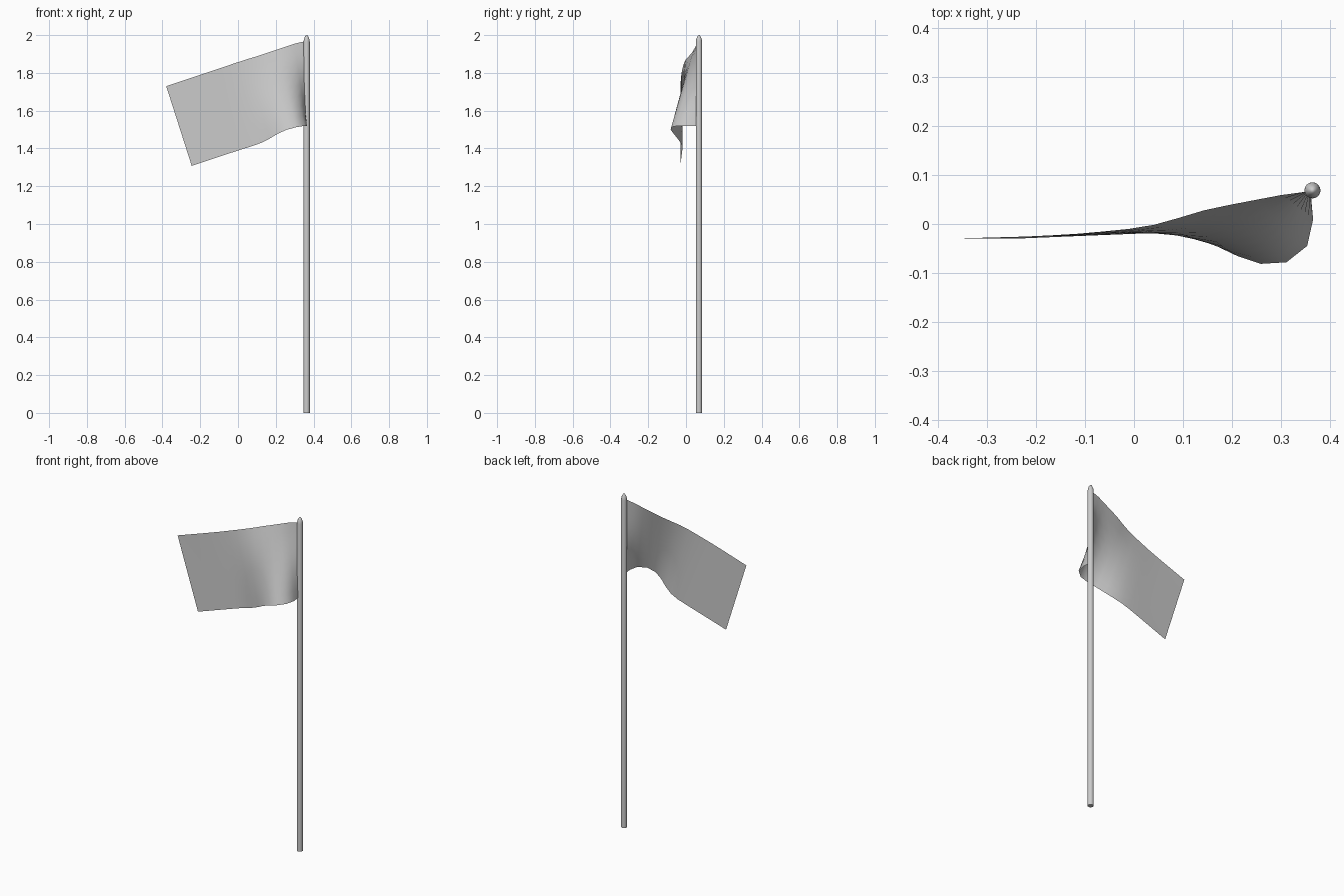
import bpy, bmesh, math
from mathutils import Vector

if "Cube" in bpy.data.objects:
    bpy.data.objects.remove(bpy.data.objects["Cube"])

PX, PY = 0.3635, 0.0685


def make_object(name, bm, angle):
    bmesh.ops.recalc_face_normals(bm, faces=bm.faces)
    mesh = bpy.data.meshes.new(name)
    bm.to_mesh(mesh)
    bm.free()
    ob = bpy.data.objects.new(name, mesh)
    bpy.context.collection.objects.link(ob)
    bpy.ops.object.select_all(action='DESELECT')
    ob.select_set(True)
    bpy.context.view_layer.objects.active = ob
    bpy.ops.object.shade_smooth_by_angle(angle=math.radians(angle))
    return ob


def resample(points, n):
    """n + 1 points evenly spaced along a polyline."""
    pts = [Vector(p) for p in points]
    dist = [0.0]
    for a, b in zip(pts, pts[1:]):
        dist.append(dist[-1] + (b - a).length)
    out = []
    for i in range(n + 1):
        d = dist[-1] * i / n
        k = 0
        while k < len(pts) - 2 and dist[k + 1] < d:
            k += 1
        out.append(pts[k].lerp(pts[k + 1], (d - dist[k]) / (dist[k + 1] - dist[k])))
    return out


# Pole with pointed rounded tip, turned from a profile
profile = [(0.0, 0), (0.0165, 0), (0.0165, 1.965), (0.0145, 1.978),
           (0.010, 1.99), (0.005, 1.998), (0.0, 2.0)]
bm = bmesh.new()
verts = [bm.verts.new((PX + r, PY, z)) for r, z in profile]
edges = [bm.edges.new(pair) for pair in zip(verts, verts[1:])]
bmesh.ops.spin(bm, geom=verts + edges, cent=(PX, PY, 0), axis=(0, 0, 1),
               angle=math.tau, steps=16, use_duplicate=False)
bmesh.ops.remove_doubles(bm, verts=bm.verts, dist=1e-4)
make_object("pole", bm, 40)

# Flag cloth, ruled between its top and bottom edges
top_edge = [(0.352, 0.066, 1.967), (0.30, 0.059, 1.955), (0.20, 0.040, 1.921),
            (0.15, 0.030, 1.905), (0.10, 0.015, 1.888), (0.05, 0.000, 1.873),
            (0.0, -0.009, 1.857), (-0.10, -0.019, 1.823),
            (-0.20, -0.025, 1.79), (-0.38, -0.030, 1.73)]
bottom_edge = [(0.360, 0.064, 1.52), (0.365, 0.010, 1.52), (0.352, -0.048, 1.52),
               (0.305, -0.082, 1.512), (0.25, -0.081, 1.497), (0.20, -0.061, 1.473),
               (0.15, -0.036, 1.441), (0.10, -0.022, 1.42), (0.05, -0.018, 1.405),
               (0.0, -0.020, 1.389), (-0.10, -0.024, 1.356), (-0.245, -0.030, 1.308)]
COLS, ROWS = 14, 8
bm = bmesh.new()
grid = [[bm.verts.new(t.lerp(b, j / ROWS)) for j in range(ROWS + 1)]
        for t, b in zip(resample(top_edge, COLS), resample(bottom_edge, COLS))]
for c0, c1 in zip(grid, grid[1:]):
    for j in range(ROWS):
        bm.faces.new((c0[j], c0[j + 1], c1[j + 1], c1[j]))
make_object("flag", bm, 60)
